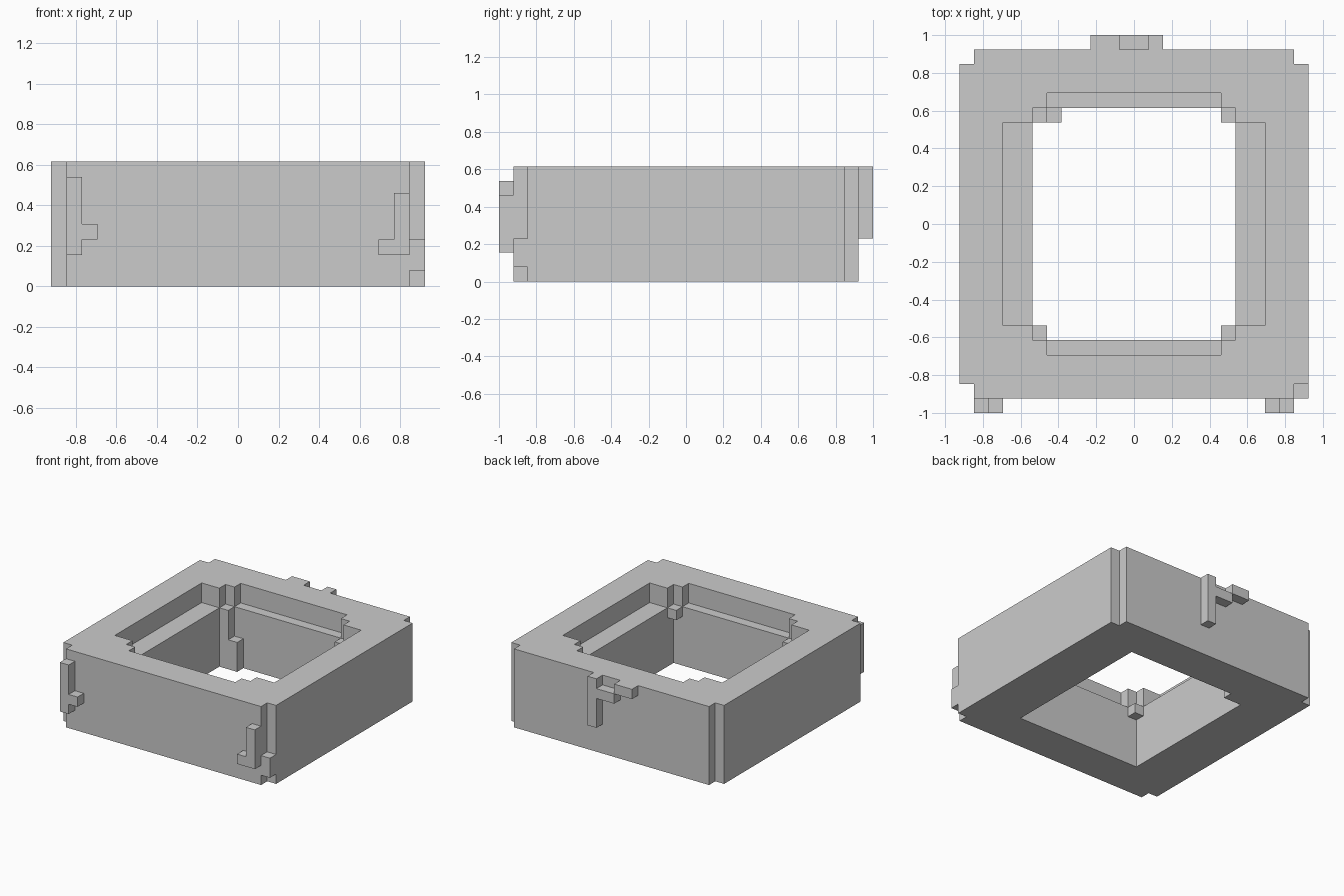
import bpy, bmesh

if "Cube" in bpy.data.objects:
    bpy.data.objects.remove(bpy.data.objects["Cube"])

U = 1 / 13  # one block of the model's grid


def prism(name, outline, z0, z1):
    """Extrude a counter-clockwise outline (in blocks) from z0 to z1."""
    bm = bmesh.new()
    face = bm.faces.new([bm.verts.new((x * U, y * U, z0 * U)) for x, y in outline])
    top = bmesh.ops.extrude_face_region(bm, geom=[face])["geom"]
    verts = [v for v in top if isinstance(v, bmesh.types.BMVert)]
    bmesh.ops.translate(bm, verts=verts, vec=(0, 0, (z1 - z0) * U))
    bmesh.ops.recalc_face_normals(bm, faces=bm.faces)
    mesh = bpy.data.meshes.new(name)
    bm.to_mesh(mesh)
    bm.free()
    obj = bpy.data.objects.new(name, mesh)
    bpy.context.collection.objects.link(obj)
    return obj


def box(name, x0, x1, y0, y1, z0, z1):
    return prism(name, [(x0, y0), (x1, y0), (x1, y1), (x0, y1)], z0, z1)


def four_way(corner):
    """Mirror the corner points of the +x +y quadrant into a full outline."""
    back = corner[::-1]
    return (corner + [(-x, y) for x, y in back]
            + [(-x, -y) for x, y in corner] + [(x, -y) for x, y in back])


def cut(target, cutter):
    mod = target.modifiers.new(cutter.name, 'BOOLEAN')
    mod.operation = 'DIFFERENCE'
    mod.solver = 'EXACT'
    mod.object = cutter
    cutter.hide_render = True
    cutter.display_type = 'WIRE'


# Square frame with notched corners, open shaft and wider upper recess
frame = prism("frame", four_way([(12, 11), (11, 11), (11, 12)]), 0, 8)
cut(frame, box("shaft_cutter", -7, 7, -8, 8, -1, 7))
cut(frame, prism("recess_cutter",
                 four_way([(9, 7), (7, 7), (7, 8), (6, 8), (6, 9)]), 6, 9))

# Inner corner blocks level with the ledge; the back left one is a full post
for sx, sy, name, bottom in [(-1, -1, "front_left_corner_block", 5),
                             (1, -1, "front_right_corner_block", 5),
                             (1, 1, "back_right_corner_block", 5),
                             (-1, 1, "back_left_post", 0)]:
    xs, ys = sorted((6 * sx, 7 * sx)), sorted((7 * sy, 8 * sy))
    box(name, *xs, *ys, bottom, 6)
box("post_foot", -6, -5, 7, 8, 0, 3)

# Filler in the front right notch
box("notch_filler", 11, 12, -12, -11, 1, 3)

# Raised strips on the front
box("front_left_strip", -11, -10, -13, -12, 2, 7)
box("front_left_stub", -10, -9, -13, -12, 3, 4)
box("front_right_strip", 10, 11, -13, -12, 2, 6)
box("front_right_stub", 9, 10, -13, -12, 2, 3)

# Raised strips on the back
box("back_strip", 1, 2, 12, 13, 3, 8)
box("back_middle_bar", -1, 1, 12, 13, 6, 7)
box("back_top_bar", -3, -1, 12, 13, 7, 8)
